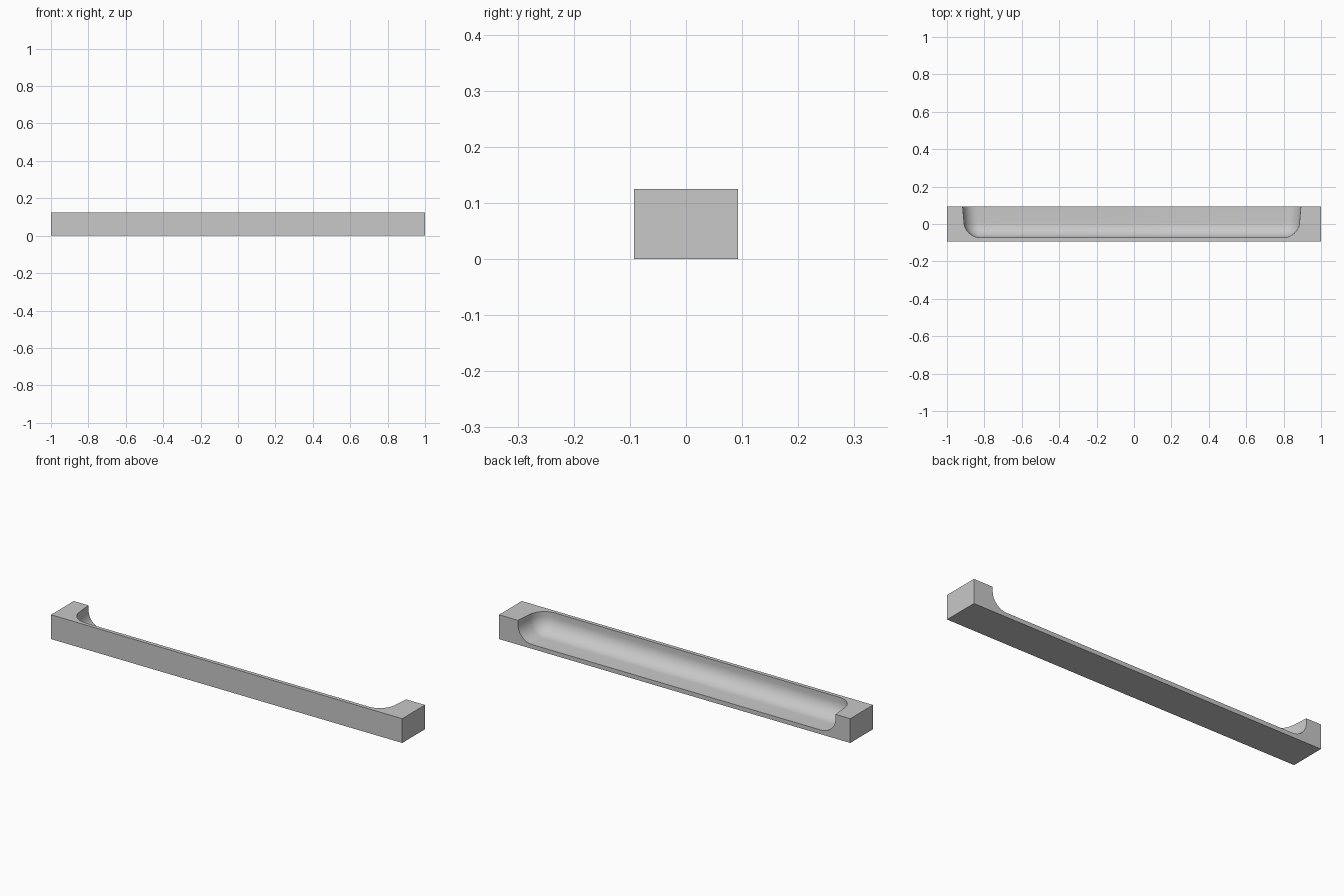
import bpy
import bmesh

cube = bpy.data.objects.get("Cube")
if cube:
    bpy.data.objects.remove(cube, do_unlink=True)

HALF_DEPTH, HEIGHT = 0.0925, 0.125
FRONT, FLOOR, RADIUS = -0.073, 0.022, 0.08


def prism(name, outline, bottom, top):
    """Extrude a plan outline between two heights."""
    bm = bmesh.new()
    base = bm.faces.new([bm.verts.new((x, y, bottom)) for x, y in outline])
    up = bmesh.ops.extrude_face_region(bm, geom=[base])["geom"]
    for v in up:
        if isinstance(v, bmesh.types.BMVert):
            v.co.z = top
    bmesh.ops.recalc_face_normals(bm, faces=bm.faces)
    mesh = bpy.data.meshes.new(name)
    bm.to_mesh(mesh)
    bm.free()
    obj = bpy.data.objects.new(name, mesh)
    bpy.context.collection.objects.link(obj)
    return obj


grey = bpy.data.materials.new("plain grey")
grey.use_nodes = True
colour = (0.58, 0.58, 0.58, 1)
grey.diffuse_color = colour
grey.node_tree.nodes["Principled BSDF"].inputs["Base Color"].default_value = colour

# Solid bar
bar = prism("handle_bar", [(-1, -HALF_DEPTH), (1, -HALF_DEPTH),
                           (1, HALF_DEPTH), (-1, HALF_DEPTH)], 0, HEIGHT)
bar.data.materials.append(grey)

# Finger scoop cutter: flared towards the open back, rounded at floor and front corners
scoop = prism("scoop_cutter", [(-0.902, FRONT), (0.878, FRONT),
                               (0.91, 0.3), (-0.934, 0.3)], FLOOR, 0.4)
scoop.data.materials.append(grey)
bm = bmesh.new()
bm.from_mesh(scoop.data)


def rounded(edge):
    a, b = (v.co for v in edge.verts)
    on_floor = max(a.z, b.z) < HEIGHT and min(a.y, b.y) < HALF_DEPTH
    front_corner = max(a.y, b.y) < 0 and abs(a.z - b.z) > HEIGHT
    return on_floor or front_corner


bmesh.ops.bevel(bm, geom=[e for e in bm.edges if rounded(e)], offset=RADIUS,
                offset_type='OFFSET', segments=12, profile=0.5, affect='EDGES')
bm.to_mesh(scoop.data)
bm.free()

# Carve the scoop out of the bar
cut = bar.modifiers.new("finger scoop", 'BOOLEAN')
cut.operation = 'DIFFERENCE'
cut.solver = 'EXACT'
cut.object = scoop
bpy.context.view_layer.objects.active = bar
bar.select_set(True)
bpy.ops.object.modifier_apply(modifier=cut.name)
bpy.data.objects.remove(scoop, do_unlink=True)
bpy.ops.object.shade_smooth_by_angle(angle=0.5)
